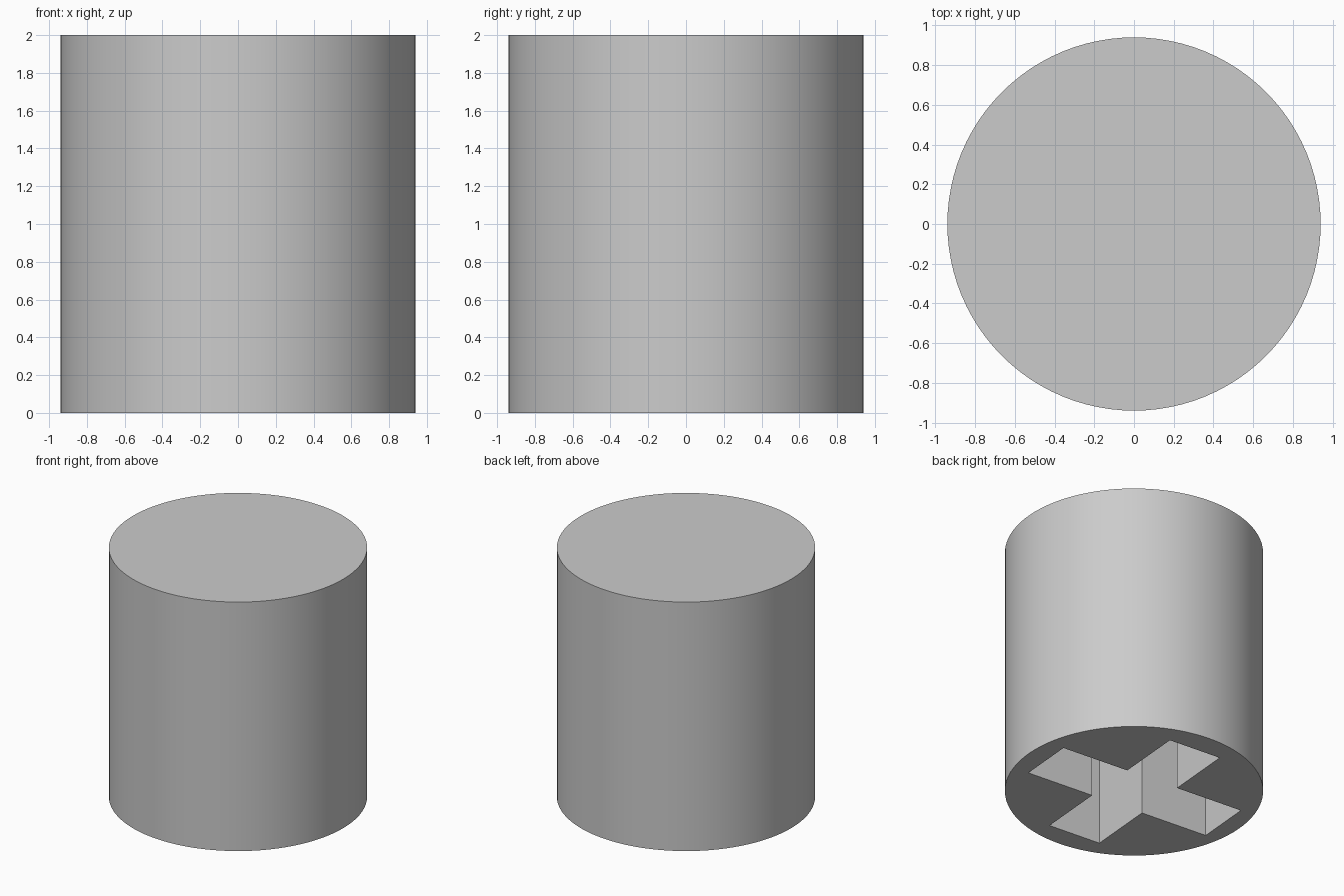
import bpy
import bmesh
from math import radians
from mathutils import Matrix

RADIUS, HEIGHT = 0.94, 2.0
ARM_X, ARM_Y, HALF_WIDTH = 0.79, 0.76, 0.222
SOCKET_DEPTH = 1.0

cube = bpy.data.objects.get("Cube")
if cube:
    bpy.data.objects.remove(cube, do_unlink=True)

# One plain grey for the whole part
grey = bpy.data.materials.new("light grey")
grey.use_nodes = True
colour = (0.6, 0.6, 0.6, 1)
grey.diffuse_color = colour
grey.node_tree.nodes["Principled BSDF"].inputs["Base Color"].default_value = colour

# Solid round body
bpy.ops.mesh.primitive_cylinder_add(vertices=96, radius=RADIUS, depth=HEIGHT,
                                    location=(0, 0, HEIGHT / 2))
body = bpy.context.object
body.name = "round_body"
body.data.materials.append(grey)

# Cross-shaped cutter: one quarter of the outline, mirrored around
w = HALF_WIDTH
quarter = [(ARM_X, w), (w, w), (w, ARM_Y)]
outline = (quarter
           + [(-x, y) for x, y in reversed(quarter)]
           + [(-x, -y) for x, y in quarter]
           + [(x, -y) for x, y in reversed(quarter)])

bm = bmesh.new()
base = bm.faces.new([bm.verts.new((x, y, -0.2)) for x, y in outline])
top = bmesh.ops.extrude_face_region(bm, geom=[base])["geom"]
for v in top:
    if isinstance(v, bmesh.types.BMVert):
        v.co.z = SOCKET_DEPTH
bmesh.ops.recalc_face_normals(bm, faces=bm.faces)
bm.transform(Matrix.Translation((-0.01, -0.005, 0)) @ Matrix.Rotation(radians(-4.8), 4, "Z"))
mesh = bpy.data.meshes.new("cross_cutter")
bm.to_mesh(mesh)
bm.free()
mesh.materials.append(grey)
cutter = bpy.data.objects.new("cross_cutter", mesh)
cutter.hide_render = True
bpy.context.collection.objects.link(cutter)

# Cut the socket into the underside
cut = body.modifiers.new("cross_socket", "BOOLEAN")
cut.operation = "DIFFERENCE"
cut.solver = "EXACT"
cut.object = cutter
bpy.context.view_layer.objects.active = body
bpy.ops.object.modifier_apply(modifier=cut.name)
bpy.data.objects.remove(cutter, do_unlink=True)

# Smooth round side, sharp rims and socket edges
bpy.ops.object.shade_smooth_by_angle(angle=radians(30))
